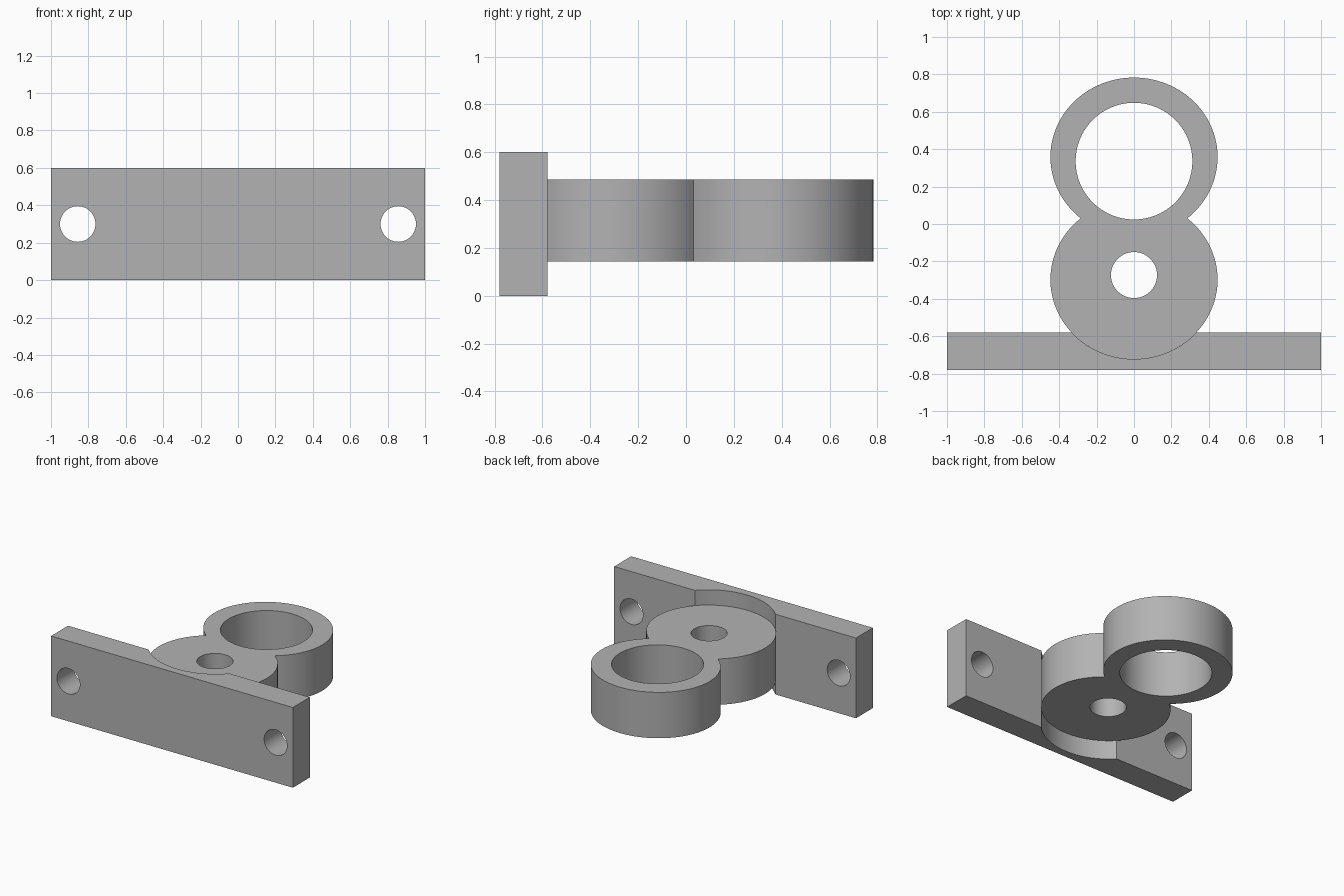
import bpy, bmesh, math

cube = bpy.data.objects.get("Cube")
if cube:
    bpy.data.objects.remove(cube, do_unlink=True)

# Single grey material
grey = bpy.data.materials.new("plain_grey")
grey.use_nodes = True
COLOUR = (0.45, 0.45, 0.45, 1)
grey.diffuse_color = COLOUR
grey.node_tree.nodes["Principled BSDF"].inputs["Base Color"].default_value = COLOUR


def prism(name, outline, z0, z1):
    """Extrude a closed outline of (x, y) points from z0 to z1."""
    bm = bmesh.new()
    base = bm.faces.new([bm.verts.new((x, y, z0)) for x, y in outline])
    top = bmesh.ops.extrude_face_region(bm, geom=[base])["geom"]
    bmesh.ops.translate(bm, vec=(0, 0, z1 - z0),
                        verts=[v for v in top if isinstance(v, bmesh.types.BMVert)])
    bmesh.ops.recalc_face_normals(bm, faces=bm.faces)
    mesh = bpy.data.meshes.new(name)
    bm.to_mesh(mesh)
    bm.free()
    mesh.materials.append(grey)
    obj = bpy.data.objects.new(name, mesh)
    bpy.context.collection.objects.link(obj)
    return obj


def oval(cy, rx, ry, start=0.0, sweep=2 * math.pi, n=96):
    """Points on an oval arc centred on x = 0."""
    return [(rx * math.cos(start + sweep * i / n), cy + ry * math.sin(start + sweep * i / n))
            for i in range(n)]


def cut(obj, cutter):
    """Subtract the cutter from the object and discard it."""
    cutter.hide_render = True
    bpy.context.view_layer.objects.active = obj
    mod = obj.modifiers.new("cut", "BOOLEAN")
    mod.operation = "DIFFERENCE"
    mod.solver = "EXACT"
    mod.object = cutter
    bpy.ops.object.modifier_apply(modifier=mod.name)
    bpy.data.objects.remove(cutter, do_unlink=True)


# Shared lobe dimensions
RX, RY = 0.447, 0.425
REAR, FRONT = 0.358, -0.297
WAIST = math.asin((REAR - FRONT) / 2 / RY)
SWEEP = math.pi + 2 * WAIST

# Figure-eight arm: two lobes meeting at a sharp waist
arm = prism("ring_arm",
            oval(REAR, RX, RY, -WAIST, SWEEP) + oval(FRONT, RX, RY, math.pi - WAIST, SWEEP),
            0.143, 0.486)
for y, r in ((0.336, 0.312), (-0.273, 0.123)):
    cut(arm, prism("bore_cutter", oval(y, r, r), -0.2, 1))

# Mounting plate with a full-height curved recess that seats the arm
plate = prism("mounting_plate", [(-1, -0.78), (1, -0.78), (1, -0.58), (-1, -0.58)], 0, 0.6)
cut(plate, prism("recess_cutter", oval(FRONT, RX, RY), -0.2, 1))

# Screw holes through the plate
for side in (-1, 1):
    cutter = prism("screw_cutter", oval(0, 0.095, 0.095, n=48), -0.3, 0.3)
    cutter.rotation_euler.x = math.pi / 2
    cutter.location = (side * 0.857, -0.68, 0.3)
    bpy.context.view_layer.update()
    cut(plate, cutter)

# Smooth curved walls, sharp edges
for obj in (arm, plate):
    bpy.ops.object.select_all(action="DESELECT")
    obj.select_set(True)
    bpy.context.view_layer.objects.active = obj
    bpy.ops.object.shade_smooth_by_angle(angle=math.radians(30))
